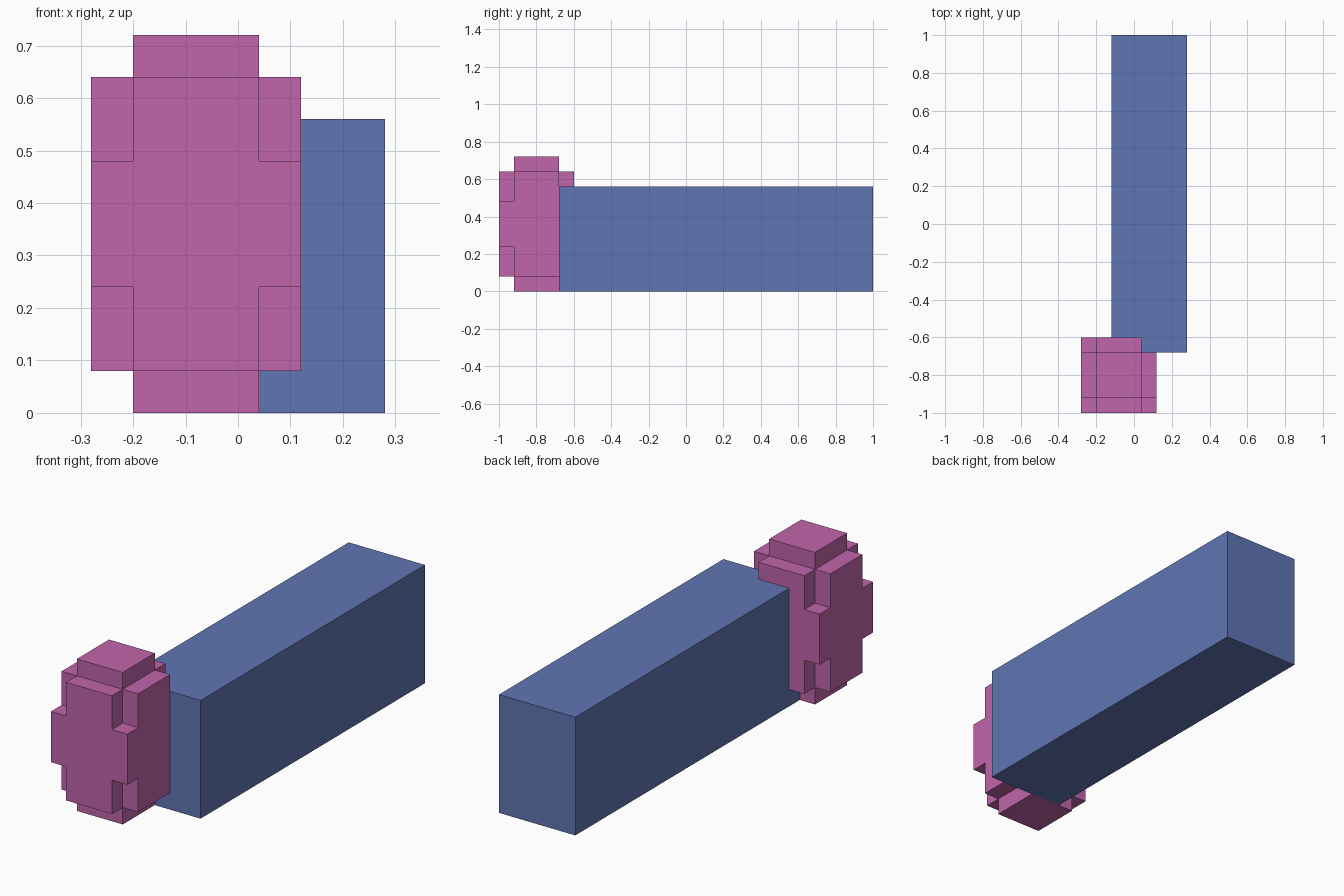
import bpy
import bmesh
import math
from mathutils import Vector

default = bpy.data.objects.get("Cube")
if default:
    bpy.data.objects.remove(default, do_unlink=True)


def make_material(name, rgb):
    mat = bpy.data.materials.new(name)
    mat.use_nodes = True
    mat.diffuse_color = (*rgb, 1)
    mat.node_tree.nodes["Principled BSDF"].inputs["Base Color"].default_value = (*rgb, 1)
    return mat


def add_object(name, bm, mat):
    mesh = bpy.data.meshes.new(name)
    bm.to_mesh(mesh)
    bm.free()
    mesh.materials.append(mat)
    obj = bpy.data.objects.new(name, mesh)
    bpy.context.collection.objects.link(obj)
    return obj


pink = make_material("pink", (0.527, 0.130, 0.407))
blue = make_material("blue", (0.117, 0.178, 0.451))

# Long beam: a plain box
low, high = Vector((-0.12, -0.68, 0)), Vector((0.28, 1.0, 0.56))
bm = bmesh.new()
bmesh.ops.create_cube(bm, size=1)
bmesh.ops.scale(bm, vec=high - low, verts=bm.verts)
bmesh.ops.translate(bm, vec=(low + high) / 2, verts=bm.verts)
add_object("beam", bm, blue)

# Stepped knob: a grid of cells, kept where the steps away from the centre total at most two
cuts = ((-0.28, -0.20, 0.04, 0.12),
        (-1.0, -0.92, -0.68, -0.60),
        (0, 0.08, 0.24, 0.48, 0.64, 0.72))


def filled(cell):
    if any(not 0 <= c < len(cuts[a]) - 1 for a, c in enumerate(cell)):
        return False
    return abs(cell[0] - 1) + abs(cell[1] - 1) + abs(cell[2] - 2) <= 2


bm = bmesh.new()
for cell in [(i, j, k) for i in range(3) for j in range(3) for k in range(5)]:
    if not filled(cell):
        continue
    # Outer skin only: one face wherever the neighbouring cell is empty
    for axis in range(3):
        for side in (0, 1):
            neighbour = list(cell)
            neighbour[axis] += 2 * side - 1
            if filled(neighbour):
                continue
            u, v = (axis + 1) % 3, (axis + 2) % 3
            corners = []
            for du, dv in ((0, 0), (1, 0), (1, 1), (0, 1)):
                p = [0, 0, 0]
                p[axis] = cuts[axis][cell[axis] + side]
                p[u] = cuts[u][cell[u] + du]
                p[v] = cuts[v][cell[v] + dv]
                corners.append(bm.verts.new(p))
            bm.faces.new(corners if side else corners[::-1])
bmesh.ops.remove_doubles(bm, verts=bm.verts, dist=0.001)
bmesh.ops.dissolve_limit(bm, angle_limit=math.radians(1), verts=bm.verts, edges=bm.edges)
add_object("stepped_knob", bm, pink)
